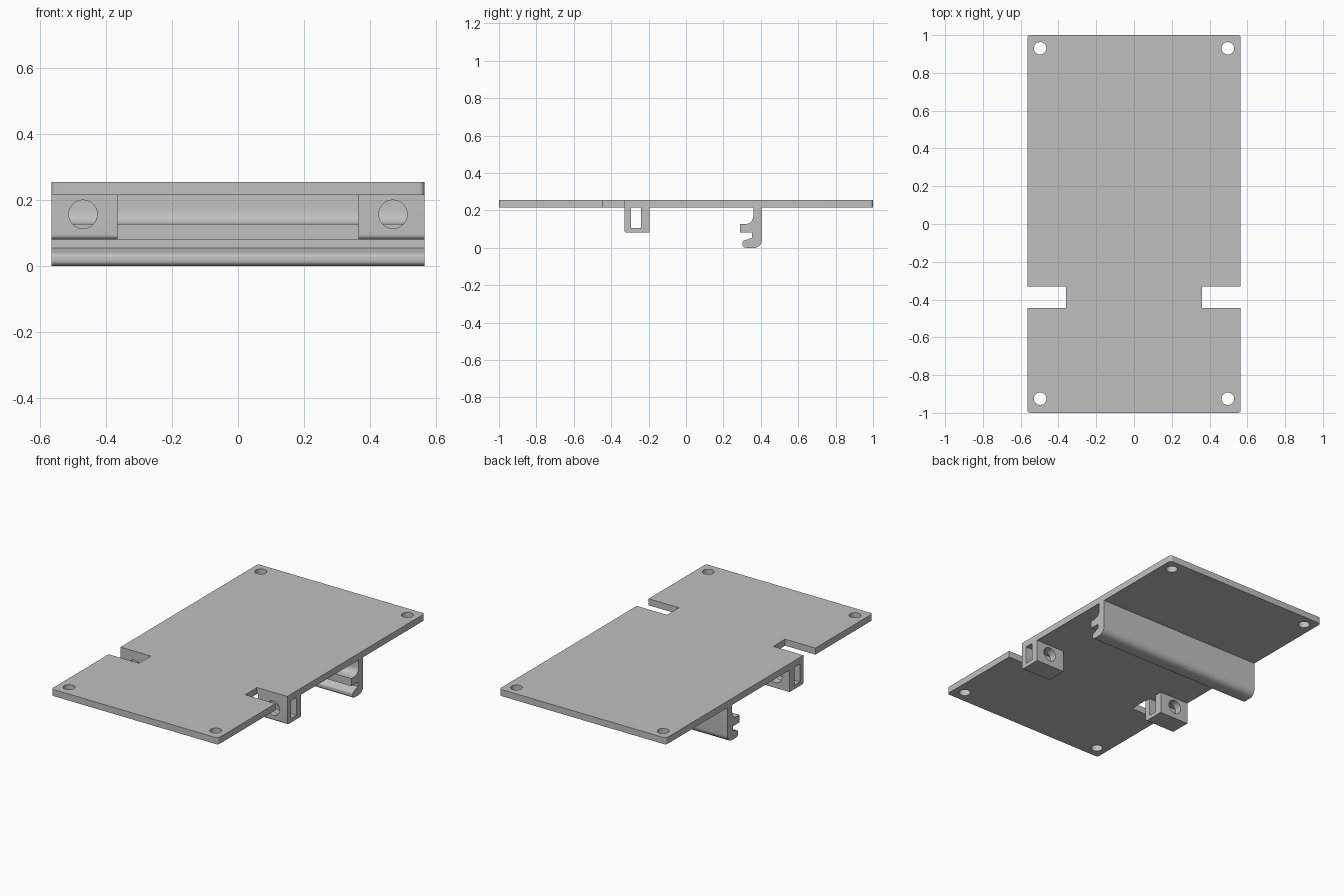
import bpy
import bmesh
from math import pi, tan
from mathutils import Vector, Matrix

default = bpy.data.objects.get("Cube")
if default:
    bpy.data.objects.remove(default, do_unlink=True)

grey = bpy.data.materials.new("plain grey")
grey.use_nodes = True
grey.diffuse_color = (0.53, 0.53, 0.53, 1)
grey.node_tree.nodes["Principled BSDF"].inputs["Base Color"].default_value = grey.diffuse_color

# Maps a profile (u, v, extrusion) to (x, y, z)
FLAT = Matrix.Identity(3)
SIDEWAYS = Matrix(((0, 0, 1), (1, 0, 0), (0, 1, 0)))


def rounded(corners, steps=8):
    """Turn (u, v, radius) corners into an outline with arc fillets."""
    out = []
    for i, (u, v, r) in enumerate(corners):
        p = Vector((u, v))
        if r == 0:
            out.append(p)
            continue
        a = (Vector(corners[i - 1][:2]) - p).normalized()
        b = (Vector(corners[(i + 1) % len(corners)][:2]) - p).normalized()
        angle = a.angle(b)
        reach = r / tan(angle / 2)
        centre = p + (a + b).normalized() * (r * r + reach * reach) ** 0.5
        start, end = p + a * reach - centre, p + b * reach - centre
        for k in range(steps + 1):
            out.append(centre + start.slerp(end, k / steps).normalized() * r)
    return out


def extrude(name, corners, low, high, axes):
    """Extrude a filleted profile between two depths."""
    bm = bmesh.new()
    face = bm.faces.new([bm.verts.new(axes @ Vector((p.x, p.y, low))) for p in rounded(corners)])
    moved = bmesh.ops.extrude_face_region(bm, geom=[face])["geom"]
    bmesh.ops.translate(bm, vec=axes @ Vector((0, 0, high - low)),
                        verts=[g for g in moved if isinstance(g, bmesh.types.BMVert)])
    bmesh.ops.recalc_face_normals(bm, faces=bm.faces)
    mesh = bpy.data.meshes.new(name)
    bm.to_mesh(mesh)
    bm.free()
    mesh.materials.append(grey)
    obj = bpy.data.objects.new(name, mesh)
    bpy.context.collection.objects.link(obj)
    return obj


def drill(obj, centre, radius, depth, rotation=(0, 0, 0)):
    """Cut a round hole and discard the cutter."""
    bpy.ops.mesh.primitive_cylinder_add(vertices=40, radius=radius, depth=depth,
                                        location=centre, rotation=rotation)
    cutter = bpy.context.object
    cutter.hide_render = True
    cutter.data.materials.append(grey)
    mod = obj.modifiers.new("hole", "BOOLEAN")
    mod.operation = "DIFFERENCE"
    mod.solver = "EXACT"
    mod.object = cutter
    bpy.context.view_layer.objects.active = obj
    bpy.ops.object.modifier_apply(modifier=mod.name)
    bpy.data.objects.remove(cutter, do_unlink=True)


W = 0.565
BASE, TOP = 0.215, 0.255

# Notched mounting plate with four screw holes
half = [(W, -1, 0.016), (W, -0.445, 0), (0.36, -0.445, 0),
        (0.36, -0.33, 0), (W, -0.33, 0), (W, 1, 0.016)]
plate = extrude("mounting_plate", half + [(-x, y, r) for x, y, r in reversed(half)],
                BASE, TOP, FLAT)
for x in (-0.497, 0.497):
    for y in (-0.925, 0.93):
        drill(plate, (x, y, 0.235), 0.033, 0.2)
parts = [plate]

# U-shaped brackets beside the notches, bored front to back
bracket_profile = [(-0.33, BASE, 0), (-0.33, 0.081, 0.014), (-0.195, 0.081, 0),
                   (-0.195, BASE, 0), (-0.241, BASE, 0), (-0.241, 0.106, 0),
                   (-0.294, 0.106, 0), (-0.294, BASE, 0)]
for side, low, high in (("left", 0.365, W), ("right", -W, -0.365)):
    bracket = extrude(side + "_bracket", bracket_profile, low, high, SIDEWAYS)
    drill(bracket, (0.47 if low > 0 else -0.47, -0.26, 0.157), 0.043, 0.4, (pi / 2, 0, 0))
    parts.append(bracket)

# Full-width hooked rail clip
clip_profile = [(0.36, BASE, 0), (0.36, 0.127, 0.042), (0.29, 0.127, 0),
                (0.29, 0.081, 0), (0.353, 0.081, 0), (0.353, 0.054, 0),
                (0.302, 0.036, 0.014), (0.302, 0.002, 0.017), (0.33, 0, 0),
                (0.405, 0, 0.04), (0.405, BASE, 0)]
parts.append(extrude("rail_clip", clip_profile, -W, W, SIDEWAYS))

# Smooth the curves, keep edges crisp
bpy.ops.object.select_all(action="DESELECT")
for part in parts:
    part.select_set(True)
bpy.context.view_layer.objects.active = plate
bpy.ops.object.shade_smooth_by_angle(angle=pi / 6)
